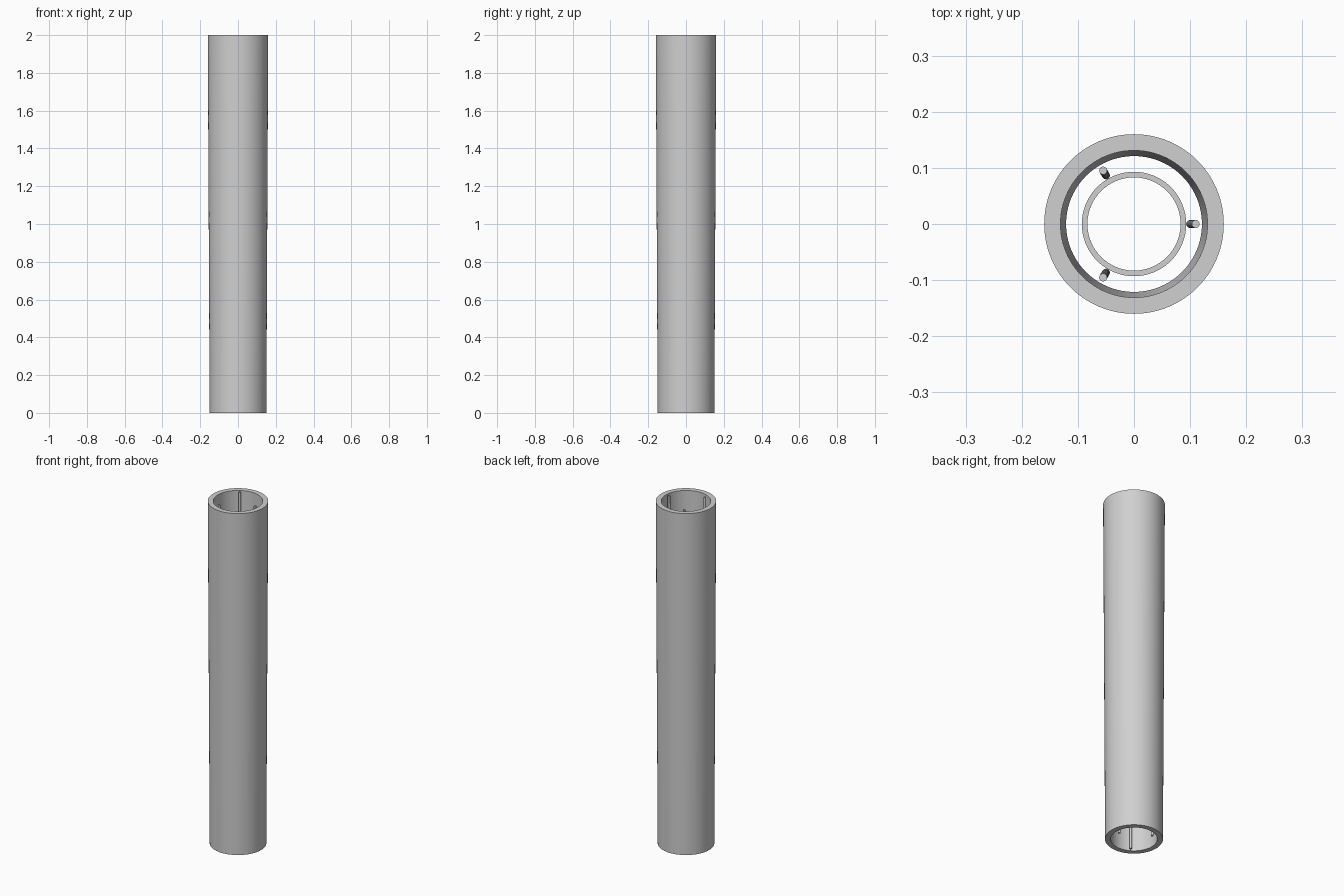
import bpy, bmesh, math
from mathutils import Vector, Matrix

SEGMENTS = 96

if "Cube" in bpy.data.objects:
    bpy.data.objects.remove(bpy.data.objects["Cube"], do_unlink=True)

# One plain grey for the whole model
grey = bpy.data.materials.new("plain_grey")
grey.use_nodes = True
colour = (0.63, 0.63, 0.63, 1)
grey.diffuse_color = colour
grey.node_tree.nodes["Principled BSDF"].inputs["Base Color"].default_value = colour


def finish(name, bm):
    """Turn a bmesh into a smooth object with sharp rims."""
    bmesh.ops.recalc_face_normals(bm, faces=bm.faces)
    mesh = bpy.data.meshes.new(name)
    bm.to_mesh(mesh)
    bm.free()
    mesh.materials.append(grey)
    obj = bpy.data.objects.new(name, mesh)
    bpy.context.collection.objects.link(obj)
    bpy.ops.object.select_all(action="DESELECT")
    obj.select_set(True)
    bpy.context.view_layer.objects.active = obj
    bpy.ops.object.shade_smooth_by_angle(angle=math.radians(35))
    return obj


def lathe(name, profile):
    """Spin a closed (radius, height) profile around the z axis."""
    bm = bmesh.new()
    verts = [bm.verts.new((r, 0, z)) for r, z in profile]
    edges = [bm.edges.new((v, verts[i - 1])) for i, v in enumerate(verts)]
    bmesh.ops.spin(bm, geom=verts + edges, axis=(0, 0, 1), cent=(0, 0, 0),
                   angle=math.tau, steps=SEGMENTS, use_merge=True)
    bmesh.ops.remove_doubles(bm, verts=bm.verts, dist=0.0001)
    return finish(name, bm)


def rod(name, bottom, top, radius):
    """Round bar between two points."""
    axis = top - bottom
    turn = axis.to_track_quat("Z", "Y").to_matrix().to_4x4()
    bm = bmesh.new()
    bmesh.ops.create_cone(bm, cap_ends=True, segments=24, radius1=radius,
                          radius2=radius, depth=axis.length,
                          matrix=Matrix.Translation((bottom + top) / 2) @ turn)
    return finish(name, bm)


# Slightly tapered outer tube, wider at the top
lathe("outer_tube", [(0.15, 0), (0.16, 2), (0.131, 2), (0.121, 0)])

# Narrow ring held inside the tube
lathe("inner_ring", [(0.093, 0.99), (0.093, 1.01), (0.083, 1.01), (0.083, 0.99)])

# Three long rods following the taper of the inner wall
for i in range(3):
    a = i * math.tau / 3
    out = Vector((math.cos(a), math.sin(a), 0))
    rod(f"inner_rod_{i + 1}", out * 0.1, out * 0.11 + Vector((0, 0, 2)), 0.007)
